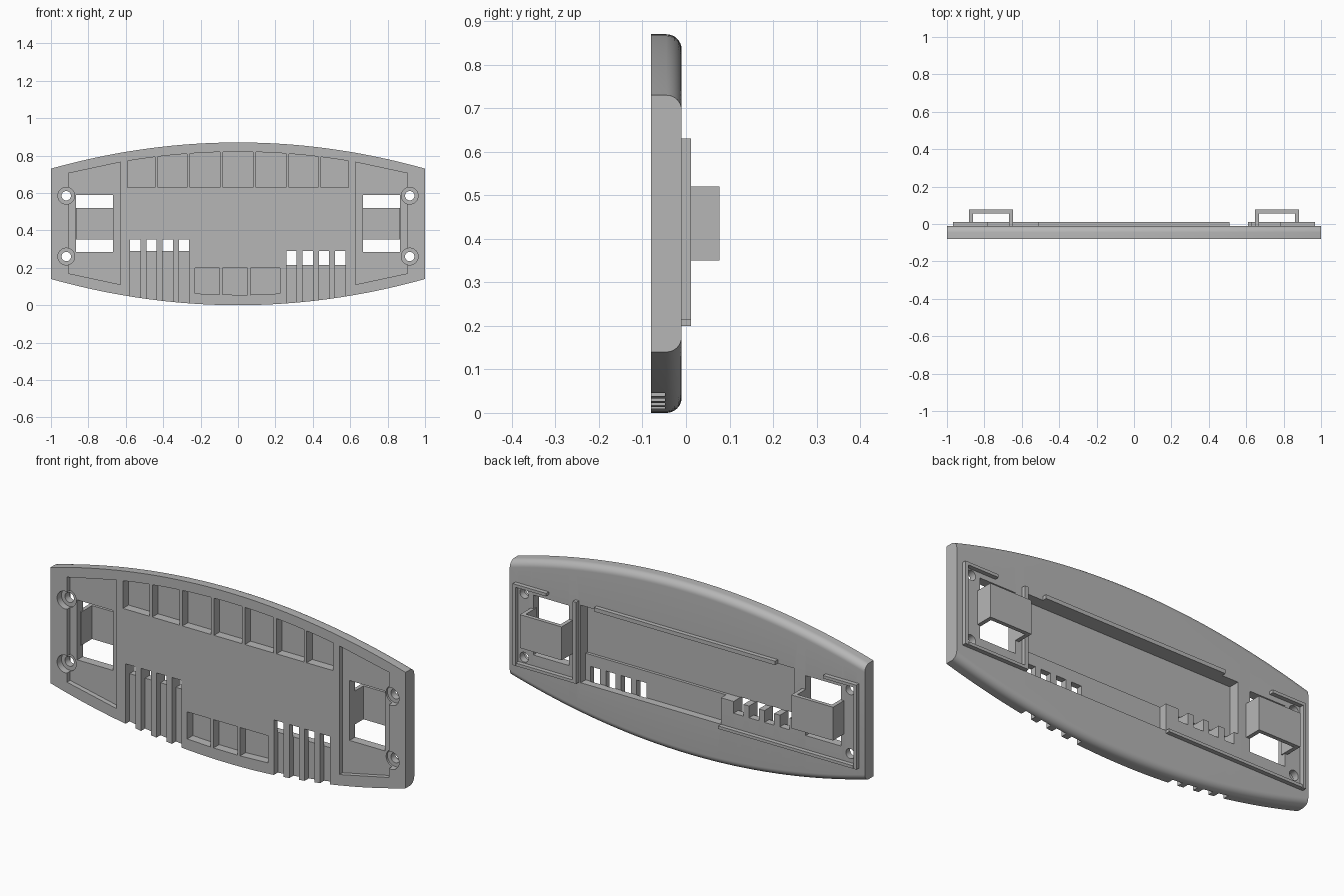
import bpy, bmesh, math
from mathutils import Matrix

cube = bpy.data.objects.get("Cube")
if cube:
    bpy.data.objects.remove(cube, do_unlink=True)

mat = bpy.data.materials.new("light_grey")
mat.use_nodes = True
GREY = (0.47, 0.47, 0.47, 1)
mat.diffuse_color = GREY
mat.node_tree.nodes["Principled BSDF"].inputs["Base Color"].default_value = GREY

FRONT, BACK, HEIGHT = -0.08, -0.01, 0.87
THROUGH = (-0.3, 0.3)


def make(name, bm):
    bmesh.ops.recalc_face_normals(bm, faces=bm.faces)
    mesh = bpy.data.meshes.new(name)
    bm.to_mesh(mesh)
    bm.free()
    mesh.materials.append(mat)
    obj = bpy.data.objects.new(name, mesh)
    bpy.context.collection.objects.link(obj)
    return obj


def prism(name, outline, y0, y1):
    """Extrude an (x, z) outline along y."""
    bm = bmesh.new()
    near = [bm.verts.new((x, y0, z)) for x, z in outline]
    far = [bm.verts.new((x, y1, z)) for x, z in outline]
    bm.faces.new(near)
    bm.faces.new(far)
    n = len(outline)
    for i in range(n):
        j = (i + 1) % n
        bm.faces.new((near[i], near[j], far[j], far[i]))
    return make(name, bm)


def box(name, x0, x1, z0, z1, y0, y1):
    return prism(name, [(x0, z0), (x1, z0), (x1, z1), (x0, z1)], y0, y1)


def disc(name, x, z, r, y0, y1):
    ring = [(x + r * math.cos(a * math.tau / 32), z + r * math.sin(a * math.tau / 32)) for a in range(32)]
    return prism(name, ring, y0, y1)


def rise(x):
    """Height of the bowed lower edge at x."""
    return 0.14 * x * x


# Bowed plate with rounded rear edges
bm = bmesh.new()
R, STEPS, STATIONS = 0.035, 8, 48
rings = []
for s in range(STATIONS + 1):
    x = -1 + 2 * s / STATIONS
    lo, hi = rise(x), HEIGHT - rise(x)
    ring = [(FRONT, lo), (FRONT, hi)]
    arc = [(BACK - R + R * math.sin(t), R - R * math.cos(t))
           for t in (math.pi / 2 * k / STEPS for k in range(STEPS + 1))]
    ring += [(y, hi - d) for y, d in arc] + [(y, lo + d) for y, d in reversed(arc)]
    rings.append([bm.verts.new((x, y, z)) for y, z in ring])
n = len(rings[0])
for a, b in zip(rings, rings[1:]):
    for i in range(n):
        bm.faces.new((a[i], a[(i + 1) % n], b[(i + 1) % n], b[i]))
bm.faces.new(rings[0])
bm.faces.new(rings[-1])
plate = make("plate", bm)

cutters = []


def pocket_cells(edges, outline):
    """Pockets on the front, separated by thin dividers."""
    for x0, x1 in zip(edges, edges[1:]):
        a, b = x0 + 0.008, x1 - 0.008
        cutters.append(prism("pocket_cutter", outline(a, b), -0.2, -0.035))


def upper(a, b):
    xs = [b + (a - b) * k / 4 for k in range(5)]
    return [(a, 0.63), (b, 0.63)] + [(x, 0.82 - rise(x)) for x in xs]


def lower(a, b):
    return [(a, 0.055 + rise(a)), (b, 0.055 + rise(b)), (b, 0.2), (a, 0.2)]


pocket_cells([-0.6, -0.435, -0.265, -0.087, 0.087, 0.265, 0.435, 0.6], upper)
pocket_cells([-0.238, -0.09, 0.06, 0.233], lower)

# Rear recess in two depths, leaving a raised comb block on one side
cutters.append(box("recess_cutter", -0.6, 0.6, 0.35, 0.61, -0.065, 0.2))
cutters.append(box("step_cutter", -0.19, 0.6, 0.215, 0.36, -0.05, 0.2))

# Grooves running out of the lower edge, opening into the recess
for i in range(4):
    xl, xr = -0.577 + 0.087 * i, 0.258 + 0.087 * i
    cutters.append(box("groove_cutter", xl, xl + 0.055, -0.1, 0.32, -0.2, -0.048))
    cutters.append(box("notch_cutter", xl, xl + 0.055, 0.29, 0.352, *THROUGH))
    cutters.append(box("groove_cutter", xr, xr + 0.055, -0.1, 0.29, -0.2, -0.048))
    cutters.append(box("slot_cutter", xr, xr + 0.055, 0.216, 0.29, *THROUGH))

# End pockets, windows and screw holes
for s in (-1, 1):
    end = [(s * 0.627, 0.11), (s * 0.907, 0.17), (s * 0.907, 0.705), (s * 0.627, 0.765)]
    cutters.append(prism("end_pocket_cutter", end, -0.2, -0.055))
    x0, x1 = sorted((s * 0.667, s * 0.867))
    cutters.append(box("window_cutter", x0, x1, 0.285, 0.59, *THROUGH))
    for z in (0.26, 0.585):
        cutters.append(disc("counterbore_cutter", s * 0.918, z, 0.045, -0.2, -0.045))
        cutters.append(disc("screw_cutter", s * 0.918, z, 0.025, *THROUGH))

for c in cutters:
    c.hide_render = True
    mod = plate.modifiers.new("cut", "BOOLEAN")
    mod.operation, mod.solver, mod.object = "DIFFERENCE", "EXACT", c
    bpy.context.view_layer.objects.active = plate
    bpy.ops.object.modifier_apply(modifier=mod.name)
    bpy.data.objects.remove(c, do_unlink=True)

for o in bpy.context.selected_objects:
    o.select_set(False)
plate.select_set(True)
bpy.context.view_layer.objects.active = plate
bpy.ops.object.shade_smooth_by_angle(angle=math.radians(25))

# Rear ribs
RIB = (-0.02, 0.012)
box("top_rib", -0.51, 0.51, 0.61, 0.63, *RIB)
box("left_inner_rib", 0.61, 0.63, 0.215, 0.63, *RIB)
box("left_bottom_rib", 0.63, 0.95, 0.215, 0.23, *RIB)
box("right_bottom_rib", -0.95, -0.19, 0.2, 0.215, *RIB)

# Frame ribs and U-shaped brackets at both ends
for s, side in ((-1, "right"), (1, "left")):
    def span(a, b):
        return sorted((s * a, s * b))
    box(side + "_outer_rib", *span(0.953, 0.968), 0.2 if s < 0 else 0.215, 0.63, *RIB)
    box(side + "_top_rib", *span(0.78, 0.953), 0.615, 0.63, *RIB)
    u = [(0.647, -0.03), (0.882, -0.03), (0.882, 0.077), (0.647, 0.077)]
    inner = [(0.667, -0.03), (0.667, 0.057), (0.862, 0.057), (0.862, -0.03)]
    outline = [u[0], u[3], u[2], u[1]] + inner[::-1]
    bracket = prism(side + "_bracket", [(s * x, y) for x, y in outline], -0.52, -0.35)
    # Turn the extrusion upright: outline height becomes depth
    bracket.data.transform(Matrix(((1, 0, 0, 0), (0, 0, 1, 0), (0, -1, 0, 0), (0, 0, 0, 1))))
